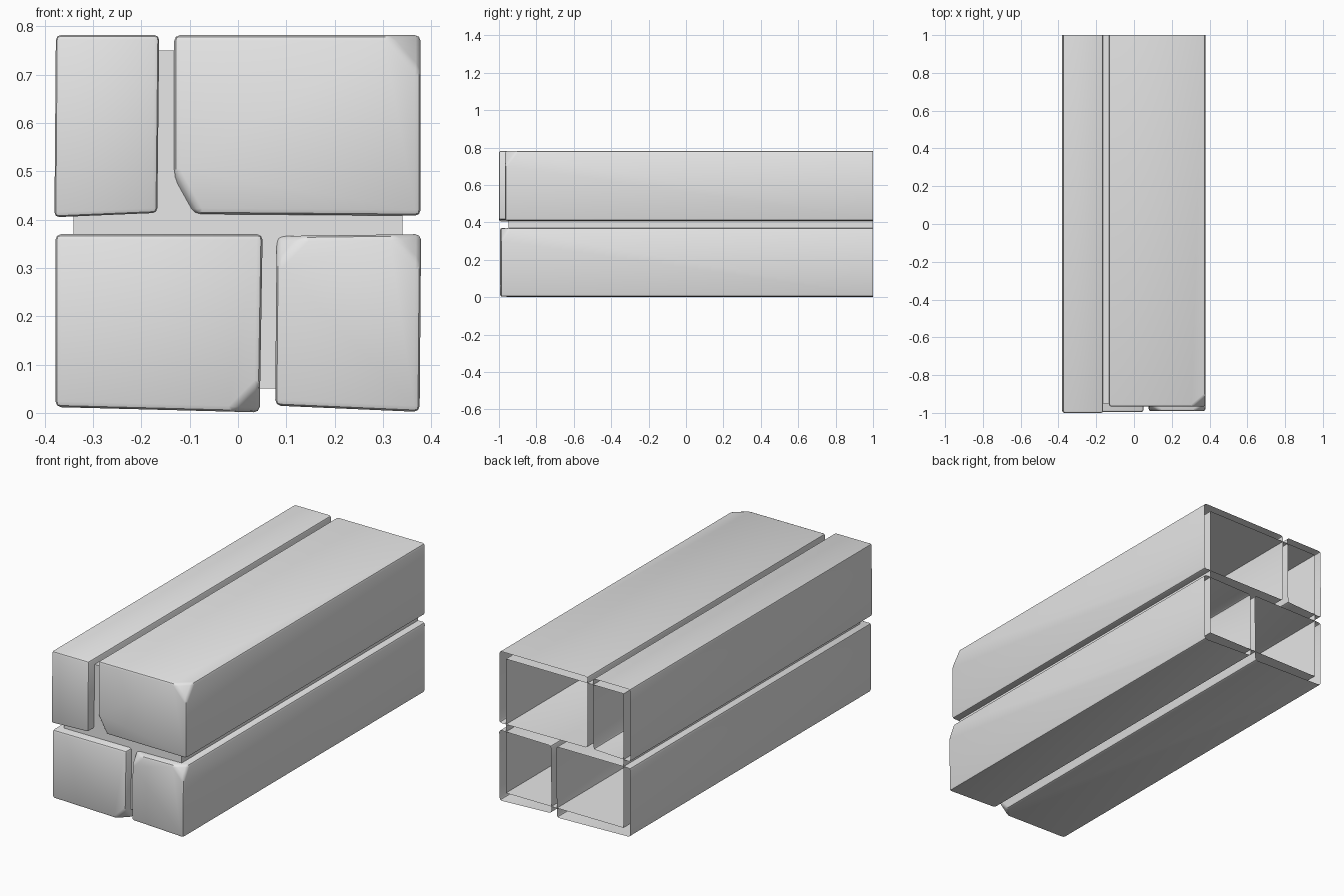
import bpy
import bmesh
from mathutils import Vector

cube = bpy.data.objects.get("Cube")
if cube:
    bpy.data.objects.remove(cube, do_unlink=True)

GREY = (0.8, 0.8, 0.8, 1.0)
stone_grey = bpy.data.materials.new("stone grey")
stone_grey.use_nodes = True
stone_grey.diffuse_color = GREY
stone_grey.node_tree.nodes["Principled BSDF"].inputs["Base Color"].default_value = GREY


def chip(bm, corner, cut):
    """Slice a front corner off; cut holds the signed distance along x, y and z."""
    a, b, c = (corner + Vector([cut[i] if i == k else 0 for i in range(3)]) for k in range(3))
    normal = (b - a).cross(c - a).normalized()
    if normal.dot(corner - a) < 0:
        normal = -normal
    res = bmesh.ops.bisect_plane(bm, geom=bm.verts[:] + bm.edges[:] + bm.faces[:],
                                 plane_co=a, plane_no=normal, clear_outer=True)
    edges = [e for e in res["geom_cut"] if isinstance(e, bmesh.types.BMEdge)]
    bmesh.ops.edgeloop_fill(bm, edges=edges)


def open_bar(name, outline, front, bevel=0.0, chips=()):
    """A bar with a closed front and an open back, from its front outline."""
    bm = bmesh.new()
    fronts = [bm.verts.new((x, front, z)) for x, z in outline]
    backs = [bm.verts.new((x, 1, z)) for x, z in outline]
    bm.faces.new(fronts)
    for i in range(4):
        j = (i + 1) % 4
        bm.faces.new((fronts[i], backs[i], backs[j], fronts[j]))
    corners = [v.co.copy() for v in fronts]
    for index, cut in chips:
        chip(bm, corners[index], cut)
    bmesh.ops.recalc_face_normals(bm, faces=bm.faces[:])
    if bevel:
        inner = [e for e in bm.edges if not e.is_boundary]
        bmesh.ops.bevel(bm, geom=inner, offset=bevel, segments=2, profile=0.5,
                        affect='EDGES', clamp_overlap=True)
    # make the closed end face the front
    end = min(bm.faces, key=lambda f: f.calc_center_median().y)
    if end.normal.y > 0:
        bmesh.ops.reverse_faces(bm, faces=bm.faces[:])
    mesh = bpy.data.meshes.new(name)
    bm.to_mesh(mesh)
    bm.free()
    mesh.materials.append(stone_grey)
    obj = bpy.data.objects.new(name, mesh)
    bpy.context.collection.objects.link(obj)
    bpy.ops.object.select_all(action='DESELECT')
    obj.select_set(True)
    bpy.context.view_layer.objects.active = obj
    bpy.ops.object.shade_smooth_by_angle(angle=0.6)
    return obj


# Mortar core, set back behind the stones
open_bar("mortar_core", [(-0.34, 0.05), (0.34, 0.05), (0.34, 0.75), (-0.34, 0.75)], -0.95)

# Stones: outlines run bottom right-hand, bottom left-hand, then the top corners
open_bar("upper_narrow_stone",
         [(-0.38, 0.405), (-0.167, 0.414), (-0.163, 0.782), (-0.377, 0.782)], -1, 0.01)
open_bar("upper_wide_stone",
         [(-0.132, 0.412), (0.378, 0.408), (0.378, 0.782), (-0.132, 0.782)], -0.967, 0.012,
         [(0, (0.05, 0.1, 0.09)), (2, (-0.07, 0.06, -0.08))])
open_bar("lower_wide_stone",
         [(-0.378, 0.012), (0.045, 0.001), (0.051, 0.37), (-0.378, 0.37)], -0.995, 0.012,
         [(1, (-0.06, 0.06, 0.06))])
open_bar("lower_narrow_stone",
         [(0.077, 0.015), (0.376, 0.002), (0.379, 0.37), (0.08, 0.366)], -0.99, 0.012,
         [(2, (-0.06, 0.04, -0.07)), (3, (0.06, 0.04, -0.06))])
